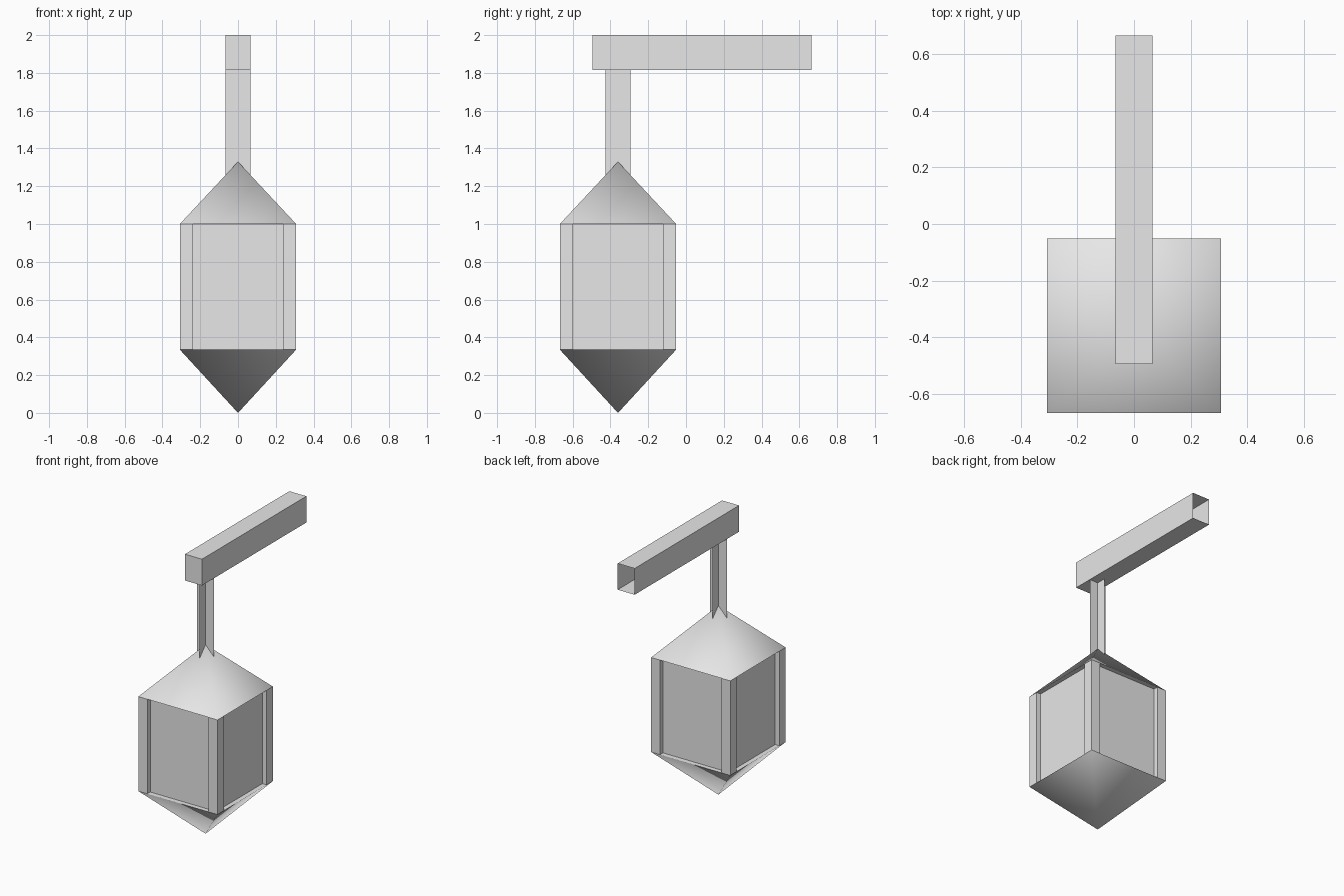
import bpy, bmesh, math
from mathutils import Matrix, Vector

if "Cube" in bpy.data.objects:
    bpy.data.objects.remove(bpy.data.objects["Cube"], do_unlink=True)

GREY = (0.8, 0.8, 0.8, 1.0)
mat = bpy.data.materials.new("pale grey")
mat.use_nodes = True
mat.diffuse_color = GREY
mat.node_tree.nodes["Principled BSDF"].inputs["Base Color"].default_value = GREY

CENTRE_Y = -0.36           # lantern axis
HALF = 0.308               # half width of the lantern
LOW, HIGH = 0.335, 1.0     # bottom and top of the lantern body
ARM = 0.066                # half width of bar and hanger


def finish(name, bm):
    mesh = bpy.data.meshes.new(name)
    bm.to_mesh(mesh)
    bm.free()
    mesh.materials.append(mat)
    obj = bpy.data.objects.new(name, mesh)
    bpy.context.collection.objects.link(obj)
    return obj


def box(name, lo, hi, open_side=None):
    """Box between two corners; faces pointing along open_side are left out."""
    lo, hi = Vector(lo), Vector(hi)
    bm = bmesh.new()
    bmesh.ops.create_cube(bm, size=1, matrix=Matrix.Translation((lo + hi) / 2)
                          @ Matrix.Diagonal((*(hi - lo), 1)))
    if open_side:
        bm.normal_update()
        gone = [f for f in bm.faces if f.normal.dot(Vector(open_side)) > 0.9]
        bmesh.ops.delete(bm, geom=gone, context='FACES')
    return finish(name, bm)


def pyramid(name, base_z, tip_z):
    """Four-sided cone with smooth sides and a flat base."""
    height = abs(tip_z - base_z)
    turn = Matrix.Rotation(math.pi / 4, 4, 'Z')
    if tip_z < base_z:
        turn = Matrix.Rotation(math.pi, 4, 'X') @ turn
    bm = bmesh.new()
    bmesh.ops.create_cone(bm, cap_ends=True, segments=4, radius1=HALF * math.sqrt(2),
                          radius2=0, depth=height,
                          matrix=Matrix.Translation((0, CENTRE_Y, (base_z + tip_z) / 2)) @ turn)
    bmesh.ops.remove_doubles(bm, verts=bm.verts, dist=0.0001)
    obj = finish(name, bm)
    bpy.ops.object.select_all(action='DESELECT')
    obj.select_set(True)
    bpy.context.view_layer.objects.active = obj
    bpy.ops.object.shade_smooth_by_angle(angle=math.radians(80))
    return obj


# Hollow wall bar, open at the back
box("wall_bar", (-ARM, -0.495, 1.815), (ARM, 0.665, 2.0), open_side=(0, 1, 0))

# Hanger made of two crossed flat strips
bm = bmesh.new()
for dx, dy in ((ARM, 0), (0, ARM)):
    corners = ((-1, 1.2), (1, 1.2), (1, 1.815), (-1, 1.815))
    bm.faces.new([bm.verts.new((s * dx, CENTRE_Y + s * dy, z)) for s, z in corners])
finish("hanger", bm)

# Roof and pointed base
pyramid("roof", HIGH, 1.33)
pyramid("pointed_base", LOW, 0.0)

# Recessed panes
PANE = HALF - 0.033
box("panes", (-PANE, CENTRE_Y - PANE, LOW), (PANE, CENTRE_Y + PANE, HIGH))

# Corner posts
POST = 0.07
for sx, side in ((-1, "right"), (1, "left")):
    for sy, end in ((-1, "front"), (1, "back")):
        xs = sorted((sx * HALF, sx * (HALF - POST)))
        ys = sorted((sy * HALF, sy * (HALF - POST)))
        box(f"{end}_{side}_post", (xs[0], CENTRE_Y + ys[0], LOW),
            (xs[1], CENTRE_Y + ys[1], HIGH))
